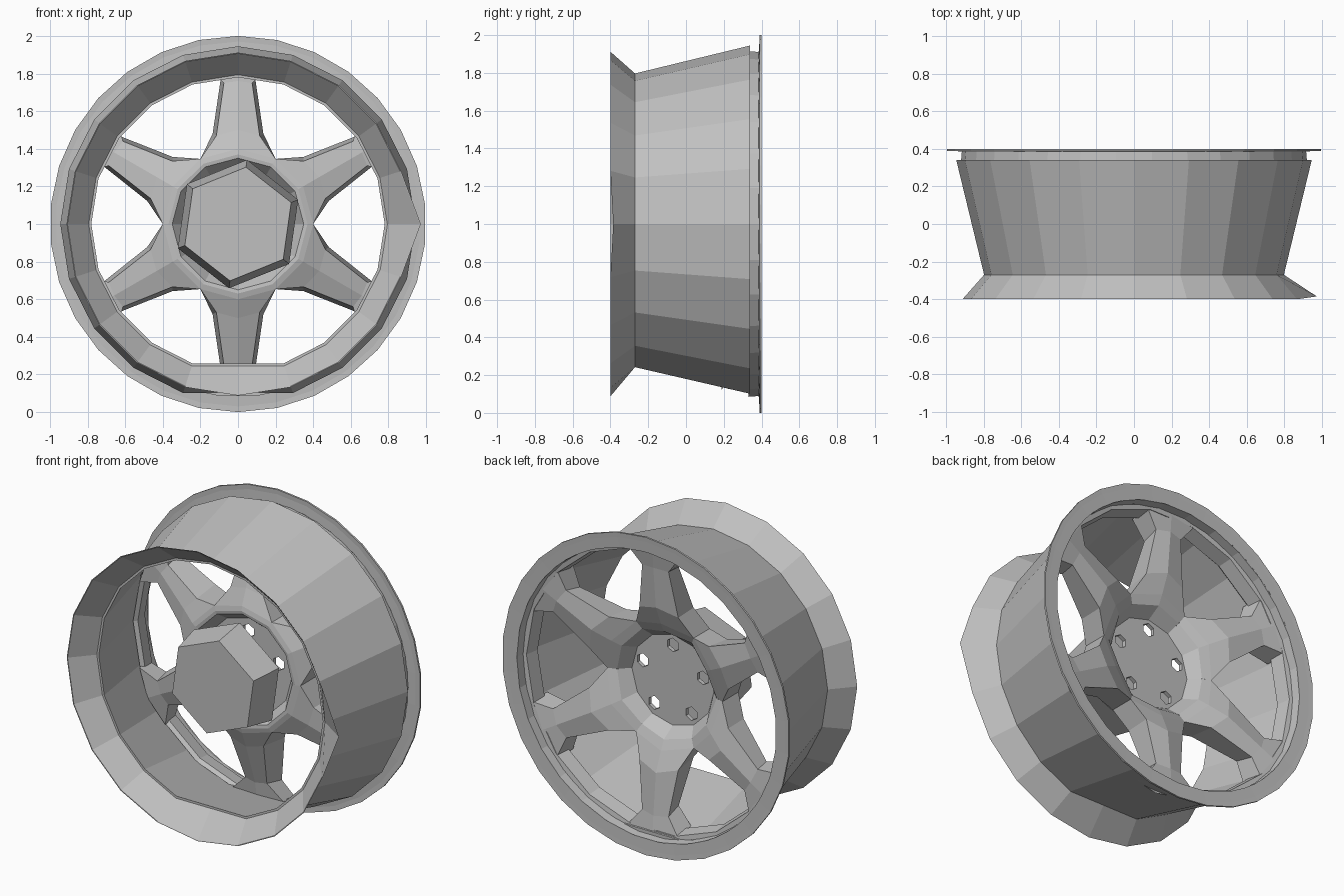
import bpy, bmesh, math
from mathutils import Matrix

cube = bpy.data.objects.get("Cube")
if cube:
    bpy.data.objects.remove(cube, do_unlink=True)

grey = bpy.data.materials.new("metal_grey")
grey.use_nodes = True
colour = (0.53, 0.53, 0.53, 1)
grey.diffuse_color = colour
grey.node_tree.nodes["Principled BSDF"].inputs["Base Color"].default_value = colour


def finish(bm, name):
    """Turn a bmesh into a flat shaded object in wheel grey."""
    bmesh.ops.remove_doubles(bm, verts=bm.verts, dist=0.0005)
    bmesh.ops.recalc_face_normals(bm, faces=bm.faces)
    mesh = bpy.data.meshes.new(name)
    bm.to_mesh(mesh)
    bm.free()
    obj = bpy.data.objects.new(name, mesh)
    bpy.context.collection.objects.link(obj)
    mesh.materials.append(grey)
    return obj


def lathe(name, profile, sides, turn=0.0, closed=True):
    """Spin a (radius, y) profile about the wheel axis."""
    bm = bmesh.new()
    rings = []
    for r, y in profile:
        ring = []
        for i in range(sides):
            a = turn + 2 * math.pi * i / sides
            ring.append(bm.verts.new((r * math.cos(a), y, 1 + r * math.sin(a))))
        rings.append(ring)
    pairs = list(zip(rings, rings[1:]))
    if closed:
        pairs.append((rings[-1], rings[0]))
    for a, b in pairs:
        for i in range(sides):
            j = (i + 1) % sides
            bm.faces.new((a[i], a[j], b[j], b[i]))
    return finish(bm, name)


def solid(name, rings, sides, turn=0.0):
    """Closed prism with an n-gon cap at each end."""
    obj = lathe(name, rings, sides, turn, False)
    bm = bmesh.new()
    bm.from_mesh(obj.data)
    bmesh.ops.holes_fill(bm, edges=bm.edges, sides=0)
    bmesh.ops.recalc_face_normals(bm, faces=bm.faces)
    bm.to_mesh(obj.data)
    bm.free()
    return obj


# Rim: tapered barrel, thin front flare, stepped lip and outer flange
barrel = lathe("barrel", [(0.797, -0.27), (0.945, 0.34), (0.92, 0.34), (0.78, -0.27)], 20)
flare = lathe("front_flare", [(0.912, -0.4), (0.797, -0.27), (0.792, -0.268), (0.907, -0.399)], 20)
lathe("rim_lip", [(0.92, 0.33), (0.915, 0.39), (0.905, 0.39), (0.9, 0.33)], 30)
lathe("outer_flange", [(0.915, 0.385), (0.97, 0.389), (1.0, 0.388),
                       (1.0, 0.4), (0.97, 0.398), (0.905, 0.395)], 30, math.pi / 2)
lathe("spoke_ring", [(0.91, 0.335), (0.88, 0.33), (0.865, 0.24), (0.885, 0.22)], 18)

# Flattened bottom of the barrel and pulled out corner of the flare
for part in (barrel, flare):
    for v in part.data.vertices:
        if abs(v.co.x) < 0.01 and v.co.z < 1 and v.co.y > -0.3:
            v.co.z = 1 - (1 - v.co.z) * math.cos(math.pi / 10)
        if v.co.y < -0.35 and v.co.x > 0.9:
            v.co.x += 0.06
            v.co.y += 0.015

# Hub plate with five bolt holes
plate = solid("hub_plate", [(0.29, 0.105), (0.3, 0.105), (0.35, 0.04),
                            (0.355, 0.06), (0.29, 0.13)], 12)
cutters = bmesh.new()
for i in range(5):
    a = math.radians(18 + 72 * i)
    place = Matrix.Translation((0.22 * math.cos(a), 0.12, 1 + 0.22 * math.sin(a)))
    bmesh.ops.create_cone(cutters, cap_ends=True, segments=6, radius1=0.043, radius2=0.043,
                          depth=0.2, matrix=place @ Matrix.Rotation(math.pi / 2, 4, 'X'))
cutter = finish(cutters, "bolt_hole_cutter")
cutter.hide_render = True
cut = plate.modifiers.new("bolt_holes", 'BOOLEAN')
cut.object = cutter
cut.solver = 'EXACT'
bpy.context.view_layer.objects.active = plate
bpy.ops.object.modifier_apply(modifier=cut.name)
bpy.data.objects.remove(cutter, do_unlink=True)

# Spokes: rows of (middle u, edge u, half width, middle y, edge y), hub to rim
BACK = [(0.285, 0.247, 0.143, 0.13, 0.13), (0.34, 0.3, 0.173, 0.22, 0.19),
        (0.4, 0.346, 0.2, 0.25, 0.21), (0.52, 0.48, 0.135, 0.3, 0.27),
        (0.78, 0.77, 0.092, 0.325, 0.305), (0.91, 0.88, 0.18, 0.335, 0.33)]
FRONT = [(0.35, 0.303, 0.175, 0.04, 0.04), (0.37, 0.32, 0.185, 0.035, 0.04),
         (0.4, 0.346, 0.2, 0.04, 0.05), (0.5, 0.47, 0.115, 0.08, 0.09),
         (0.76, 0.75, 0.075, 0.17, 0.18), (0.88, 0.85, 0.18, 0.19, 0.2)]
for n in range(6):
    bm = bmesh.new()
    ang = math.radians(30 + 60 * n)
    c, s = math.cos(ang), math.sin(ang)

    def vert(u, w, y):
        return bm.verts.new((u * c - w * s, y, 1 + u * s + w * c))

    sides = []
    for rows in (BACK, FRONT):
        sides.append([[vert(e, -w, ye), vert(m, 0, ym), vert(e, w, ye)]
                      for m, e, w, ym, ye in rows])
    back, front = sides
    for grid in sides:
        for p, q in zip(grid, grid[1:]):
            for k in (0, 1):
                bm.faces.new((p[k], p[k + 1], q[k + 1], q[k]))
    for k in (0, 2):
        for i in range(2, 5):
            bm.faces.new((back[i][k], back[i + 1][k], front[i + 1][k], front[i][k]))
    finish(bm, "spoke_%d" % (n + 1))

# Six sided centre cap standing clear in front of the hub
solid("centre_cap", [(0.305, -0.25), (0.345, -0.05)], 6, math.radians(22))
